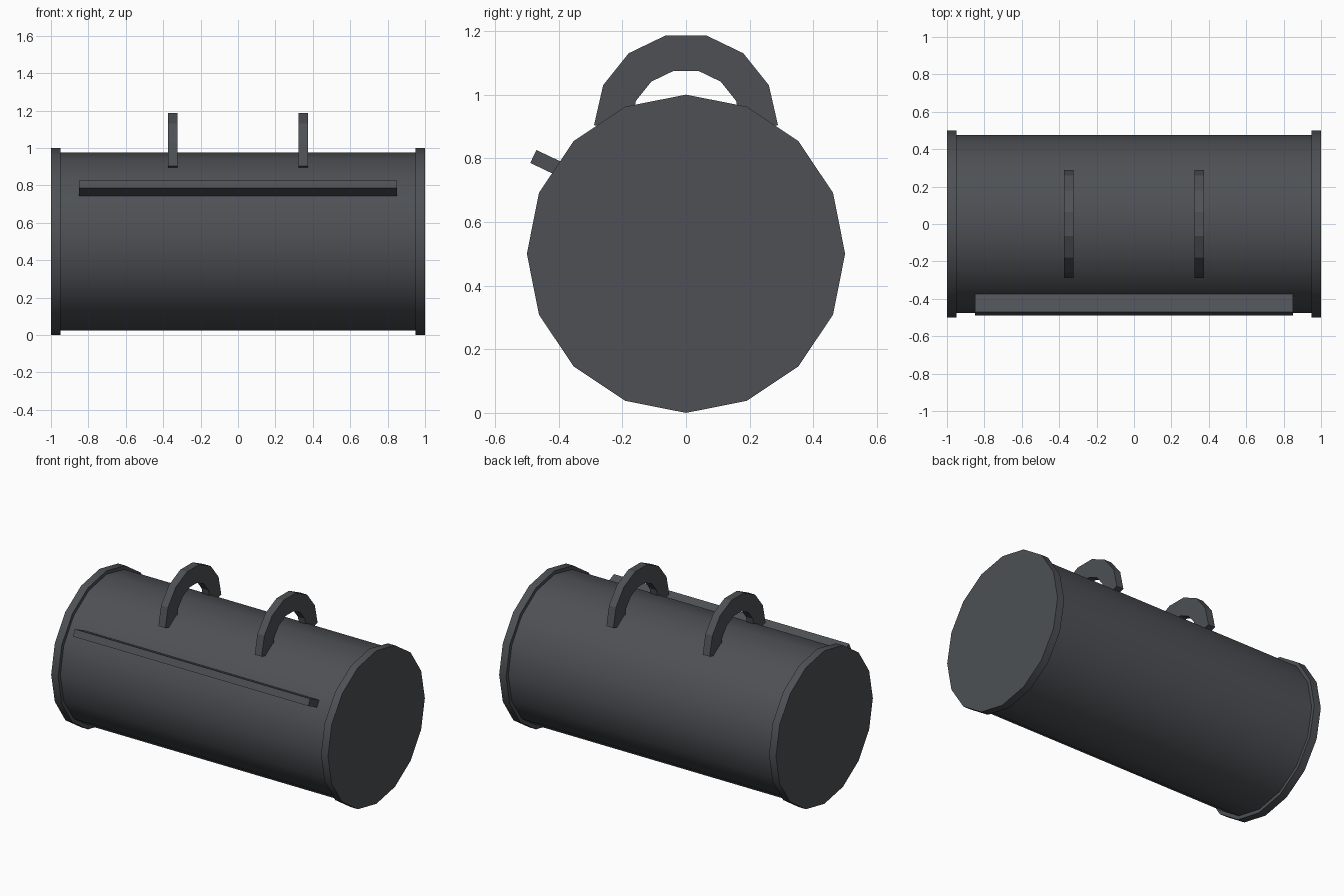
import bpy, bmesh, math
from mathutils import Vector

if "Cube" in bpy.data.objects:
    bpy.data.objects.remove(bpy.data.objects["Cube"])

steel = bpy.data.materials.new("dark_grey")
steel.diffuse_color = (0.075, 0.081, 0.09, 1)
steel.use_nodes = True
steel.node_tree.nodes["Principled BSDF"].inputs["Base Color"].default_value = steel.diffuse_color
CZ = 0.5  # height of the drum axis


def extrude_profile(name, profile, x0, x1, quads=None, smooth=False):
    """Extrude a (y, z) outline along x; quads optionally splits the end caps."""
    bm = bmesh.new()
    a = [bm.verts.new((x0, y, z)) for y, z in profile]
    b = [bm.verts.new((x1, y, z)) for y, z in profile]
    n = len(profile)
    for cap in quads or [range(n)]:
        bm.faces.new([a[i] for i in cap])
        bm.faces.new([b[i] for i in reversed(cap)])
    for i in range(n):
        j = (i + 1) % n
        bm.faces.new((a[j], a[i], b[i], b[j]))
    bmesh.ops.recalc_face_normals(bm, faces=bm.faces)
    mesh = bpy.data.meshes.new(name)
    bm.to_mesh(mesh)
    bm.free()
    mesh.materials.append(steel)
    obj = bpy.data.objects.new(name, mesh)
    bpy.context.collection.objects.link(obj)
    if smooth:
        bpy.ops.object.select_all(action='DESELECT')
        obj.select_set(True)
        bpy.context.view_layer.objects.active = obj
        bpy.ops.object.shade_smooth_by_angle(angle=math.radians(30))
    return obj


def circle(radius, sides=16):
    return [(radius * math.sin(2 * math.pi * i / sides),
             CZ + radius * math.cos(2 * math.pi * i / sides)) for i in range(sides)]


# Drum and its end flanges
extrude_profile("drum", circle(0.477), -0.96, 0.96, smooth=True)
for side, x in (("left", -1), ("right", 0.95)):
    extrude_profile(side + "_flange", circle(0.5), x, x + 0.05, smooth=True)

# Arched lifting handles: seven segments, feet cut square to the last segment
R_OUT, R_IN, HZ = 0.289, 0.175, 0.904
angles = [math.pi * i / 7 for i in range(8)]
outer = [(R_OUT * math.cos(t), HZ + R_OUT * math.sin(t)) for t in angles]
inner = [(R_IN * math.cos(t), HZ + R_IN * math.sin(t)) for t in angles]
inner[0] = (0.178, HZ - 0.026)
inner[-1] = (-0.178, HZ - 0.026)
arch = outer + inner[::-1]
arch_quads = [(i, i + 1, 14 - i, 15 - i) for i in range(7)]
for side, x in (("left", -0.348), ("right", 0.348)):
    extrude_profile(side + "_handle", arch, x - 0.025, x + 0.025, arch_quads)

# Tilted rail along the front
tilt = math.radians(25.5)
along = Vector((math.cos(tilt), -math.sin(tilt)))
down = Vector((-math.sin(tilt), -math.cos(tilt)))
corner = Vector((-0.47, 0.826))
rail = [corner, corner + along * 0.14, corner + along * 0.14 + down * 0.045,
        corner + down * 0.045]
extrude_profile("front_rail", [tuple(p) for p in rail], -0.85, 0.85)
